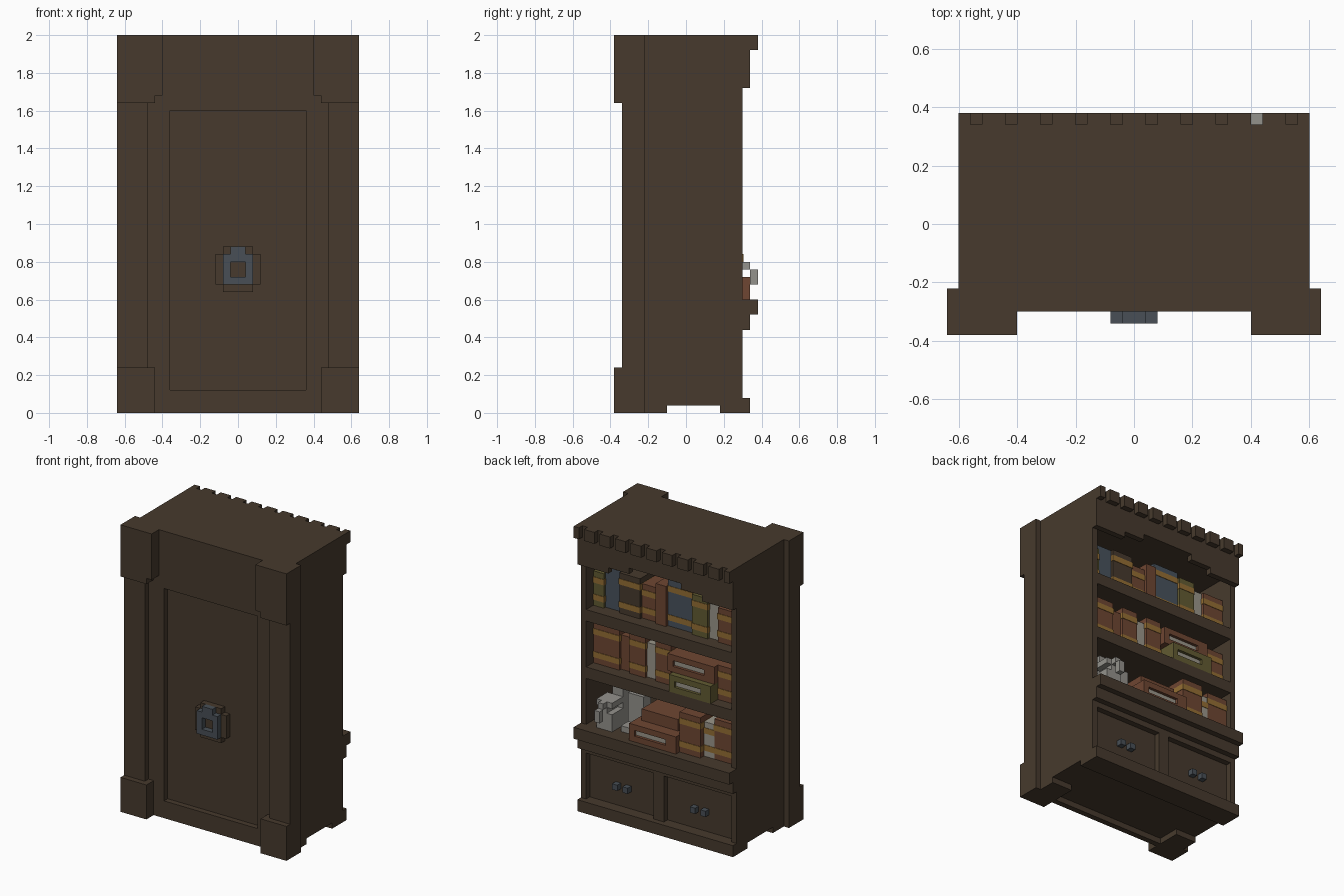
import bpy
import bmesh
from mathutils import Vector

cube = bpy.data.objects.get("Cube")
if cube:
    bpy.data.objects.remove(cube)

UNIT = 0.04   # grid step; x counts from the middle, y from the front, z from the floor
DEPTH = 19


def material(name, r, g, b):
    def linear(c):
        c /= 255
        return c / 12.92 if c < 0.04045 else ((c + 0.055) / 1.055) ** 2.4
    mat = bpy.data.materials.new(name)
    mat.use_nodes = True
    colour = (linear(r), linear(g), linear(b), 1)
    mat.diffuse_color = colour
    mat.node_tree.nodes["Principled BSDF"].inputs["Base Color"].default_value = colour
    return mat


WOOD = material("dark wood", 71, 58, 45)
IRON = material("blue grey iron", 72, 79, 86)
RED = material("red brown leather", 110, 70, 50)
OLIVE = material("olive leather", 98, 91, 50)
BLUE = material("blue leather", 72, 82, 92)
GOLD = material("gold band", 148, 110, 52)
PAPER = material("paper", 155, 150, 138)
BONE = material("pale stone", 148, 146, 140)


def boxes(name, mat, *spans):
    """One object from boxes given as (x0, x1, y0, y1, z0, z1) in grid steps."""
    bm = bmesh.new()
    for x0, x1, y0, y1, z0, z1 in spans:
        low, high = Vector((x0, y0, z0)), Vector((x1, y1, z1))
        for v in bmesh.ops.create_cube(bm, size=1)["verts"]:
            unit = v.co + Vector((0.5, 0.5, 0.5))
            p = low + Vector(a * b for a, b in zip(unit, high - low))
            v.co = UNIT * (p - Vector((0, DEPTH / 2, 0)))
    mesh = bpy.data.meshes.new(name)
    bm.to_mesh(mesh)
    bm.free()
    mesh.materials.append(mat)
    obj = bpy.data.objects.new(name, mesh)
    bpy.context.collection.objects.link(obj)
    return obj


def both(*spans):
    """Adds the mirror image of every box across x."""
    return list(spans) + [(-s[1], -s[0], *s[2:]) for s in spans]


# Case
boxes("side_walls", WOOD, *both((14, 15, 2, 17, 1, 50)))
boxes("core_wall", WOOD, (-15, 15, 3, 9, 1, 50))
boxes("top_board", WOOD, (-15, 15, 2, 17, 45, 50))
boxes("front_frame", WOOD, (-15, 15, 2, 3, 0, 3), (-15, 15, 2, 3, 40, 50),
      *both((9, 15, 2, 3, 3, 40)))
boxes("front_posts", WOOD, *both((12, 16, 1, 4, 6, 41)))
boxes("front_feet", WOOD, *both((11, 16, 0, 4, 0, 6), (11, 15, 4, 7, 0, 1)))
boxes("front_capitals", WOOD, *both((10, 16, 0, 4, 42, 50), (11, 16, 0, 4, 41, 42)))

# Emblem on the front panel
boxes("emblem_backing", WOOD, (-3, 3, 2, 3, 17, 21), (-2, 2, 2, 3, 16, 22))
boxes("emblem_ring", IRON, (-2, 2, 1, 2, 17, 18), (-2, 2, 1, 2, 20, 21),
      (-1, 1, 1, 2, 21, 22), *both((1, 2, 1, 2, 18, 20)))

# Cornice, valance and its tooth row on the shelf side
boxes("valance", WOOD, (-15, 15, 17, 18, 45, 50),
      *both((9, 15, 17, 18, 43, 45), (5, 9, 17, 18, 44, 45)))
teeth = [(x, x + 2, 18, 19, 48, 50) for x in range(-13, 12, 3)]
boxes("cornice_teeth", WOOD, *teeth, *both((14, 15, 18, 19, 48, 50)))

# Shelves and counter
for label, z in (("lower", 23), ("upper", 33)):
    boxes(label + "_shelf", WOOD, (-14, 14, 9, 17, z, z + 2))
boxes("counter", WOOD, (-15, 15, 9, 19, 13, 15), (-15, 15, 9, 18, 11, 13))

# Cupboard with two sunken doors and paired knobs
boxes("cupboard", WOOD, (-14, 14, 9, 16, 1, 11))
boxes("cupboard_frame", WOOD, (-14, 14, 16, 17, 10, 11), (-1, 1, 16, 17, 2, 10))
boxes("cupboard_plinth", WOOD, (-15, 15, 14, 18, 0, 2))
boxes("door_knobs", IRON, *both((6, 7, 16, 17, 5, 6), (8, 9, 16, 17, 5, 6)))


def standing_book(name, mat, x0, x1, y, z, height, banded=True):
    boxes(name, mat, (x0, x1, 10, y, z, z + height))
    if banded:
        e = 0.08
        boxes(name + "_bands", GOLD, *[(x0 - e, x1 + e, 10, y + e, z + b, z + b + 1)
                                       for b in (1, height - 2)])


def lying_book(name, mat, x0, x1, y, z):
    boxes(name, mat, (x0, x1, 10, y, z, z + 1), (x0, x1, 10, y, z + 2, z + 3),
          (x0, x0 + 2, 10, y, z + 1, z + 2), (x1 - 1, x1, 10, y, z + 1, z + 2))
    boxes(name + "_pages", PAPER, (x0 + 2, x1 - 1, 10, y - 0.5, z + 1, z + 2))


# Rows of books: (leather, width, height, banded), from +x towards -x
ROWS = {
    "top": (14, 35, ((OLIVE, 2, 6, True), (BLUE, 3, 7, False), (WOOD, 4, 7, True),
                     (RED, 3, 6, True), (RED, 2, 7, False), (BLUE, 5, 8, True),
                     (OLIVE, 3, 7, True), (PAPER, 2, 6, False), (RED, 4, 6, True))),
    "middle": (14, 25, ((RED, 5, 7, True), (RED, 2, 6, False), (RED, 3, 7, True),
                        (PAPER, 2, 6, False), (RED, 3, 7, True))),
    "middle_end": (-10, 25, ((RED, 4, 6, True),)),
    "bottom": (-4, 15, ((RED, 4, 7, True), (PAPER, 2, 6, True), (RED, 4, 7, True))),
}
for row, (x, z, books) in ROWS.items():
    for i, (mat, width, height, banded) in enumerate(books):
        front = 16 if row == "bottom" else 15 - 0.5 * (i % 2)
        if row == "bottom" and i == 0:
            front = 17
        standing_book(f"{row}_book_{i + 1}", mat, x - width, x, front, z, height, banded)
        x -= width

lying_book("olive_lying_book", OLIVE, -10, -2, 17, 25)
lying_book("red_lying_book", RED, -10, -1, 16, 28)
lying_book("large_lying_book", RED, -4, 5, 18, 15)
boxes("small_lying_book", RED, (-3, 4, 10, 16, 18, 20))

# Pale stone vessels on the counter
boxes("jug", BONE, (9, 12, 14, 17, 15, 18), (10, 11, 14, 17, 18, 19),
      (9, 12, 14, 17, 19, 20), (10, 11, 17, 18, 19, 20), (10, 11, 18, 19, 17, 19))
boxes("tall_vases", BONE, (9, 11, 12, 14, 15, 22), (5, 8, 12, 14, 15, 21))
boxes("stone_dish", BONE, (5, 8, 14, 16, 15, 16))
